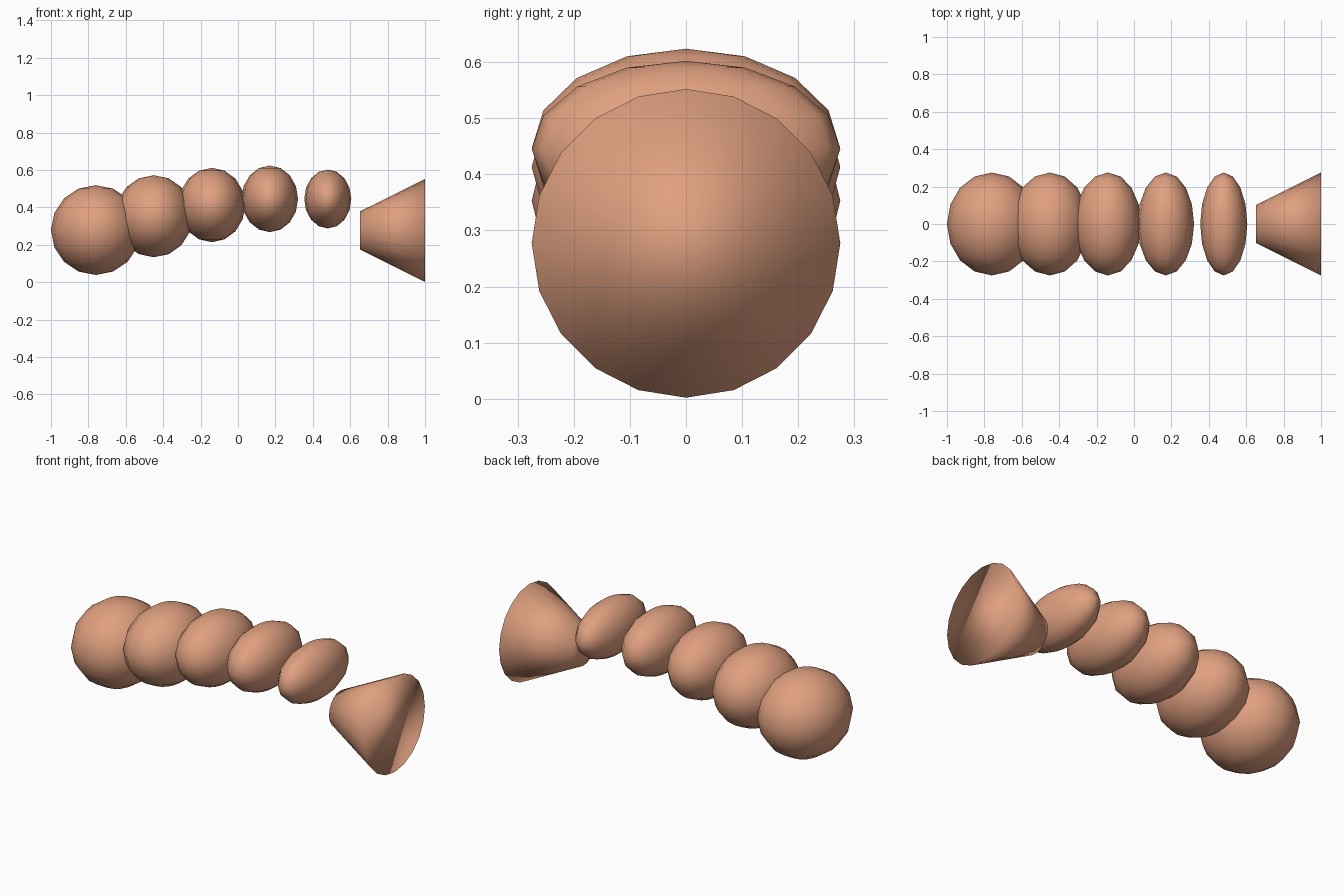
import bpy
import math

if "Cube" in bpy.data.objects:
    bpy.data.objects.remove(bpy.data.objects["Cube"])

clay = bpy.data.materials.new("warm_clay")
clay.diffuse_color = (0.74, 0.35, 0.215, 1.0)
clay.use_nodes = True
clay.node_tree.nodes["Principled BSDF"].inputs["Base Color"].default_value = clay.diffuse_color


def finish(obj, name):
    obj.name = name
    obj.data.materials.append(clay)
    for poly in obj.data.polygons:
        poly.use_smooth = True


# Arched row of body segments, each shorter and thinner than the last
HALF_WIDTH = 0.275
heights = (0.279, 0.353, 0.413, 0.446, 0.445)
for i, z in enumerate(heights):
    half_height = 0.24 - 0.0207 * i
    half_length = half_height * (1 - 0.05 * i)
    bpy.ops.mesh.primitive_uv_sphere_add(
        segments=16, ring_count=8, radius=1, location=(-0.76 + 0.31 * i, 0, z))
    segment = bpy.context.object
    segment.scale = (half_length, HALF_WIDTH, half_height)
    finish(segment, f"body_segment_{i + 1}")

# Flared end cone, wide end facing +x
bpy.ops.mesh.primitive_cone_add(
    vertices=20, radius1=0.275, radius2=0.102, depth=0.348,
    location=(0.826, 0, 0.277), rotation=(0, -math.pi / 2, 0))
finish(bpy.context.object, "flared_cone")
